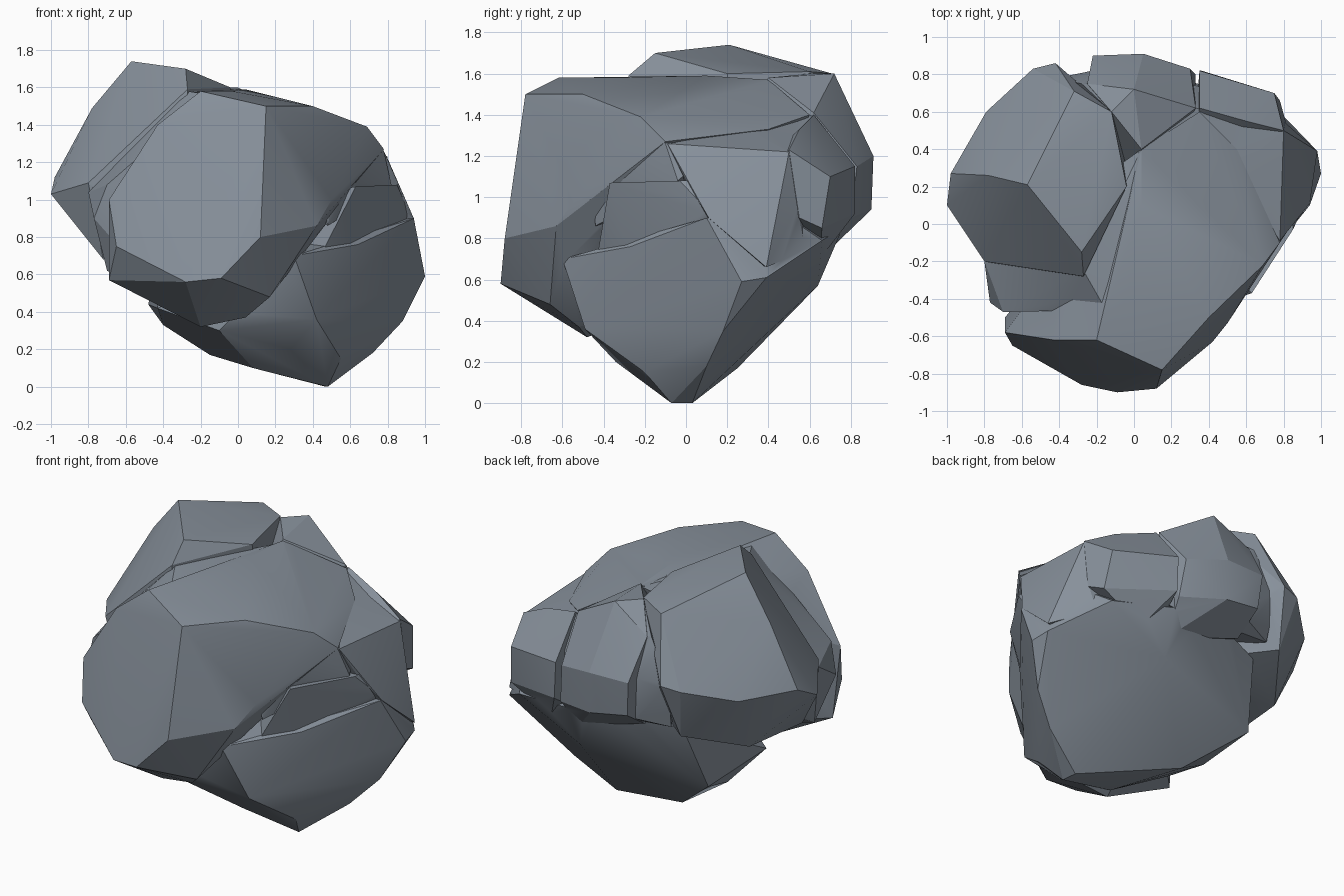
import bpy, bmesh, math

stone = bpy.data.materials.new("blue grey stone")
stone.diffuse_color = (0.245, 0.283, 0.33, 1)


def lump(name, pts):
    """Faceted chunk: the convex hull of its corner points."""
    bm = bmesh.new()
    for p in pts:
        bm.verts.new(p)
    bmesh.ops.convex_hull(bm, input=bm.verts[:])
    bmesh.ops.delete(bm, geom=[v for v in bm.verts if not v.link_faces], context='VERTS')
    bmesh.ops.recalc_face_normals(bm, faces=bm.faces[:])
    me = bpy.data.meshes.new(name)
    bm.to_mesh(me)
    bm.free()
    me.materials.append(stone)
    ob = bpy.data.objects.new(name, me)
    bpy.context.collection.objects.link(ob)
    return ob


# front block: big flat front face, right shoulder and sloping top
front_block = lump("boulder", [
    (-.20, -.62, 1.58), (.15, -.78, 1.50), (.12, -.88, .80), (-.09, -.90, .58),
    (-.28, -.86, .56), (-.65, -.65, .75), (-.69, -.58, 1.0), (-.43, -.62, 1.40),
    (-.69, -.50, .57), (-.20, -.48, .32), (.04, -.52, .37), (.17, -.66, .48), (.22, -.68, .70),
    (.40, -.50, 1.50), (.69, -.22, 1.39), (.78, -.10, 1.27), (.52, -.43, 1.23),
    (.50, -.53, 1.0), (.42, -.63, .86), (-.03, -.38, 1.58), (.04, .10, 1.59),
    (.04, .40, 1.57), (.58, .18, 1.36), (.55, .40, 1.33), (.35, .60, 1.40), (0, .2, .6)])

# left block: highest point, leaning out to the left
left_block = lump("left_block", [
    (-1, .10, 1.03), (-.98, .27, 1.12), (-.80, -.20, 1.09), (-.72, -.15, .68),
    (-.78, .26, 1.49), (-.57, .21, 1.74), (-.28, -.15, 1.70), (-.79, .60, 1.12),
    (-.54, .83, 1.20), (-.42, .86, 1.22), (-.32, .71, 1.60), (-.12, .60, 1.61),
    (-.04, .20, 1.60), (-.27, -.28, 1.59), (-.48, .74, .87), (-.73, .40, .74),
    (0, .3, .8), (-.3, -.3, .8)])

# stone filling the groove between the left and front blocks
left_filler = lump("left_filler", [
    (-.80, -.20, 1.04), (-.77, -.42, .90), (-.70, -.47, 1.08), (-.27, -.25, 1.58),
    (-.25, -.45, 1.48), (-.15, -.46, 1.56), (-.03, -.35, 1.56), (-.02, .20, 1.57),
    (.04, .40, 1.56), (-.70, -.30, .62), (-.40, -.45, .48), (0, 0, .8)])

# back middle block
back_block = lump("back_block", [
    (-.22, .90, 1.20), (.05, .91, 1.20), (-.20, .88, .98), (.05, .90, .94),
    (.30, .83, 1.15), (.33, .80, .90), (0, .72, 1.60), (-.12, .60, 1.60),
    (.04, .40, 1.58), (.33, .62, 1.41), (-.25, .75, 1.45), (.30, .65, .70),
    (-.20, .70, .86), (0, 0, 1)])

# stone behind the cracks at the back
back_filler = lump("back_filler", [
    (-.42, .78, 1.20), (-.22, .82, 1.20), (-.28, .75, 1.46), (-.12, .60, 1.59),
    (-.40, .72, .90), (-.20, .80, .93), (.33, .74, 1.20), (.33, .62, 1.39),
    (.33, .75, .85), (.04, .40, 1.57), (.70, .62, 1.0), (.78, .50, 1.18), (0, 0, 1)])

# back right block, split from its neighbour by a crack
back_right_block = lump("back_right_block", [
    (.35, .82, 1.15), (.36, .82, .92), (.75, .70, 1.10), (.78, .66, .85),
    (.80, .50, 1.23), (.81, .55, .90), (.60, .55, 1.33), (.35, .62, 1.40),
    (.50, .65, .70), (.30, .20, 1.0), (.34, .65, .80)])

# right middle block joining the top, the back and the flank
right_block = lump("right_block", [
    (.78, -.09, 1.26), (.80, .15, 1.21), (.80, .50, 1.22), (.84, 0, 1.08),
    (.94, .11, .90), (.98, .39, .66), (.81, .54, .95), (.35, .60, 1.38),
    (.56, .30, 1.33), (.77, .58, .74), (.3, .1, .8)])

# right shoulder dropping from the front block to the ledge
right_shoulder = lump("right_shoulder", [
    (.78, -.10, 1.26), (.69, -.22, 1.38), (.82, -.04, 1.08), (.60, -.34, 1.09),
    (.52, -.43, 1.22), (.48, -.44, .86), (.40, -.46, 1.3), (.75, .1, 1.2), (.3, 0, 1.0)])

# lower body: keel edge at the bottom, right flank and sloping back underside
lower_body = lump("lower_body", [
    (.30, -.60, .70), (.42, -.49, .36), (.28, -.34, .20), (.55, -.20, .15),
    (.48, -.07, 0), (.47, .03, 0), (.72, .10, .18), (.88, .18, .35),
    (1, .27, .59), (.98, .39, .61), (.94, .10, .90), (.64, -.27, .76),
    (.72, .66, .79), (.80, .50, .90), (.30, .64, .57), (-.48, .46, .44),
    (-.15, .25, .17), (-.40, .15, .33), (.08, -.12, .10), (-.43, -.20, .42),
    (-.10, -.40, .30), (-.40, .60, .84), (-.12, .69, .89), (.30, .76, .85)])

# upper ledge, set back above the right flank
right_ledge = lump("right_ledge", [
    (.63, -.37, 1.07), (.85, -.03, 1.08), (.92, .12, .92), (.60, -.28, .72),
    (.42, -.44, .66), (.86, .20, 1.08), (.80, .30, .60), (.2, .1, 1.0), (.3, 0, .6)])

# fuse all chunks into one boulder
bpy.context.view_layer.objects.active = front_block
front_block.select_set(True)
for part in (left_block, left_filler, back_block, back_filler, back_right_block,
             right_block, right_shoulder, lower_body, right_ledge):
    mod = front_block.modifiers.new("fuse", 'BOOLEAN')
    mod.operation = 'UNION'
    mod.solver = 'EXACT'
    mod.object = part
    bpy.ops.object.modifier_apply(modifier=mod.name)
    bpy.data.objects.remove(part)

# soft facets with crisp edges
bpy.ops.object.shade_smooth_by_angle(angle=math.radians(22))
